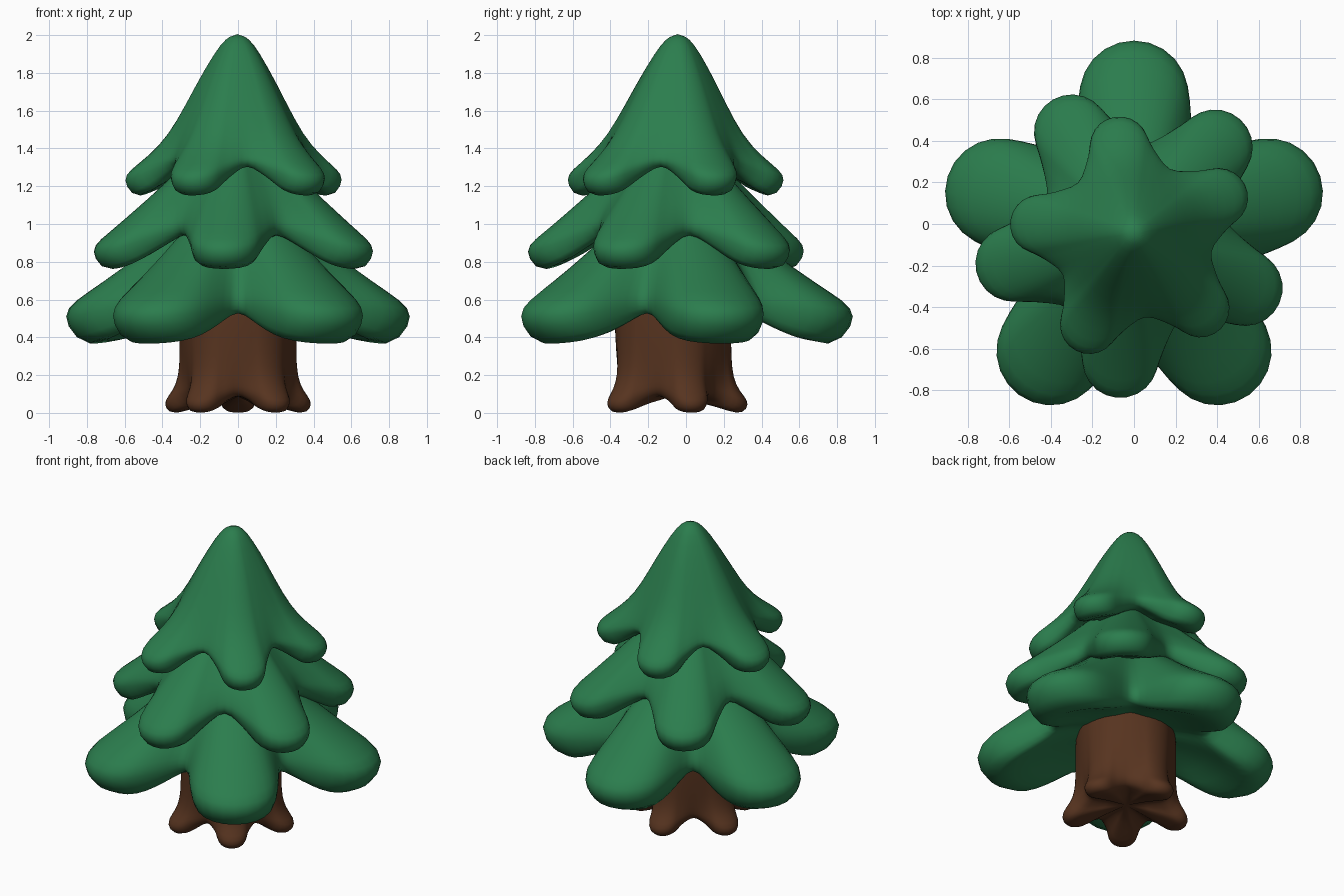
import bpy
import bmesh
from math import sin, cos, radians, hypot, atan2

if "Cube" in bpy.data.objects:
    bpy.data.objects.remove(bpy.data.objects["Cube"])


def make_material(name, rgb):
    mat = bpy.data.materials.new(name)
    mat.use_nodes = True
    mat.diffuse_color = (*rgb, 1)
    mat.node_tree.nodes["Principled BSDF"].inputs["Base Color"].default_value = (*rgb, 1)
    return mat


green = make_material("pine green", (0.024, 0.205, 0.075))
brown = make_material("bark brown", (0.095, 0.034, 0.014))


def star_outline(reach, half_width, valley, phase):
    """Five round-ended fingers as (angle, weight): weight is 1 at a tip, 0 in a valley."""
    cap_centre = reach - half_width
    cap = [(cap_centre + half_width * cos(radians(a)), half_width * sin(radians(a)))
           for a in range(-99, 100, 33)]
    low = (valley * cos(radians(36)), -valley * sin(radians(36)))
    side = ((low[0] + cap[0][0]) / 2, (low[1] + cap[0][1]) / 2)
    finger = [low, side] + cap + [(side[0], -side[1])]
    outline = []
    for k in range(5):
        for x, y in finger:
            weight = (hypot(x, y) - valley) / (reach - valley)
            outline.append((atan2(y, x) + radians(phase + 72 * k), weight))
    return outline


def star_shell(name, mat, centre, outline, top, rows, bottom, lean=0):
    """Closed shell of rings; a row is (tip radius, valley radius, tip z, valley z)."""
    bm = bmesh.new()
    cx, cy = centre
    rings = []
    for tip_r, valley_r, tip_z, valley_z in rows:
        ring = []
        for angle, weight in outline:
            r = valley_r + (tip_r - valley_r) * weight
            lift = 1 - (1 - weight) ** 1.4
            z = valley_z + (tip_z - valley_z) * lift
            y = cy + r * sin(angle) + lean * (z - bottom)
            ring.append(bm.verts.new((cx + r * cos(angle), y, z)))
        rings.append(ring)
    count = len(outline)
    for upper, lower in zip(rings, rings[1:]):
        for i in range(count):
            j = (i + 1) % count
            bm.faces.new((upper[i], lower[i], lower[j], upper[j]))
    # close both ends with fans
    for ring, z in ((rings[0], top), (rings[-1], bottom)):
        pole = bm.verts.new((cx, cy + lean * (z - bottom), z))
        for i in range(count):
            bm.faces.new((pole, ring[i], ring[(i + 1) % count]))
    bmesh.ops.recalc_face_normals(bm, faces=bm.faces)
    for face in bm.faces:
        face.smooth = True
    mesh = bpy.data.meshes.new(name)
    bm.to_mesh(mesh)
    bm.free()
    mesh.materials.append(mat)
    obj = bpy.data.objects.new(name, mesh)
    bpy.context.collection.objects.link(obj)
    subsurf = obj.modifiers.new("smooth", "SUBSURF")
    subsurf.levels = subsurf.render_levels = 1
    return obj


# trunk with five flared roots
star_shell("trunk", brown, (0, -0.075), star_outline(0.41, 0.1, 0.26, 18), 0.75, [
    (0.31, 0.305, 0.74, 0.74),
    (0.315, 0.305, 0.5, 0.5),
    (0.315, 0.295, 0.3, 0.32),
    (0.325, 0.285, 0.19, 0.23),
    (0.36, 0.275, 0.115, 0.16),
    (0.41, 0.265, 0.065, 0.13),
    (0.405, 0.25, 0.02, 0.11),
    (0.36, 0.23, -0.012, 0.095),
    (0.25, 0.19, 0.03, 0.09),
], 0.09)

# lower, widest ring of boughs
star_shell("lower_boughs", green, (0, -0.06), star_outline(0.965, 0.275, 0.47, 18), 1.3, [
    (0.2, 0.18, 1.12, 1.1),
    (0.42, 0.35, 0.93, 0.9),
    (0.63, 0.44, 0.77, 0.76),
    (0.84, 0.475, 0.635, 0.66),
    (0.96, 0.485, 0.555, 0.605),
    (0.965, 0.475, 0.465, 0.56),
    (0.84, 0.45, 0.325, 0.54),
    (0.62, 0.4, 0.43, 0.55),
    (0.4, 0.32, 0.54, 0.575),
], 0.61)

# middle ring of boughs
star_shell("middle_boughs", green, (-0.005, -0.069), star_outline(0.785, 0.19, 0.425, 48), 1.55, [
    (0.15, 0.14, 1.45, 1.44),
    (0.38, 0.32, 1.22, 1.21),
    (0.58, 0.4, 1.05, 1.12),
    (0.7, 0.43, 0.95, 1.05),
    (0.785, 0.44, 0.885, 1.01),
    (0.785, 0.43, 0.82, 0.975),
    (0.7, 0.4, 0.72, 0.955),
    (0.51, 0.36, 0.865, 0.965),
    (0.3, 0.28, 0.965, 0.985),
], 1.0)

# pointed crown
star_shell("crown", green, (-0.003, -0.073), star_outline(0.61, 0.145, 0.35, 26.5), 2.007, [
    (0.06, 0.06, 1.985, 1.985),
    (0.12, 0.115, 1.91, 1.91),
    (0.22, 0.205, 1.74, 1.74),
    (0.325, 0.29, 1.54, 1.56),
    (0.42, 0.345, 1.41, 1.44),
    (0.545, 0.365, 1.31, 1.38),
    (0.61, 0.37, 1.26, 1.35),
    (0.61, 0.36, 1.2, 1.33),
    (0.54, 0.335, 1.12, 1.315),
    (0.4, 0.3, 1.22, 1.32),
    (0.2, 0.2, 1.3, 1.335),
], 1.335, lean=0.045)
